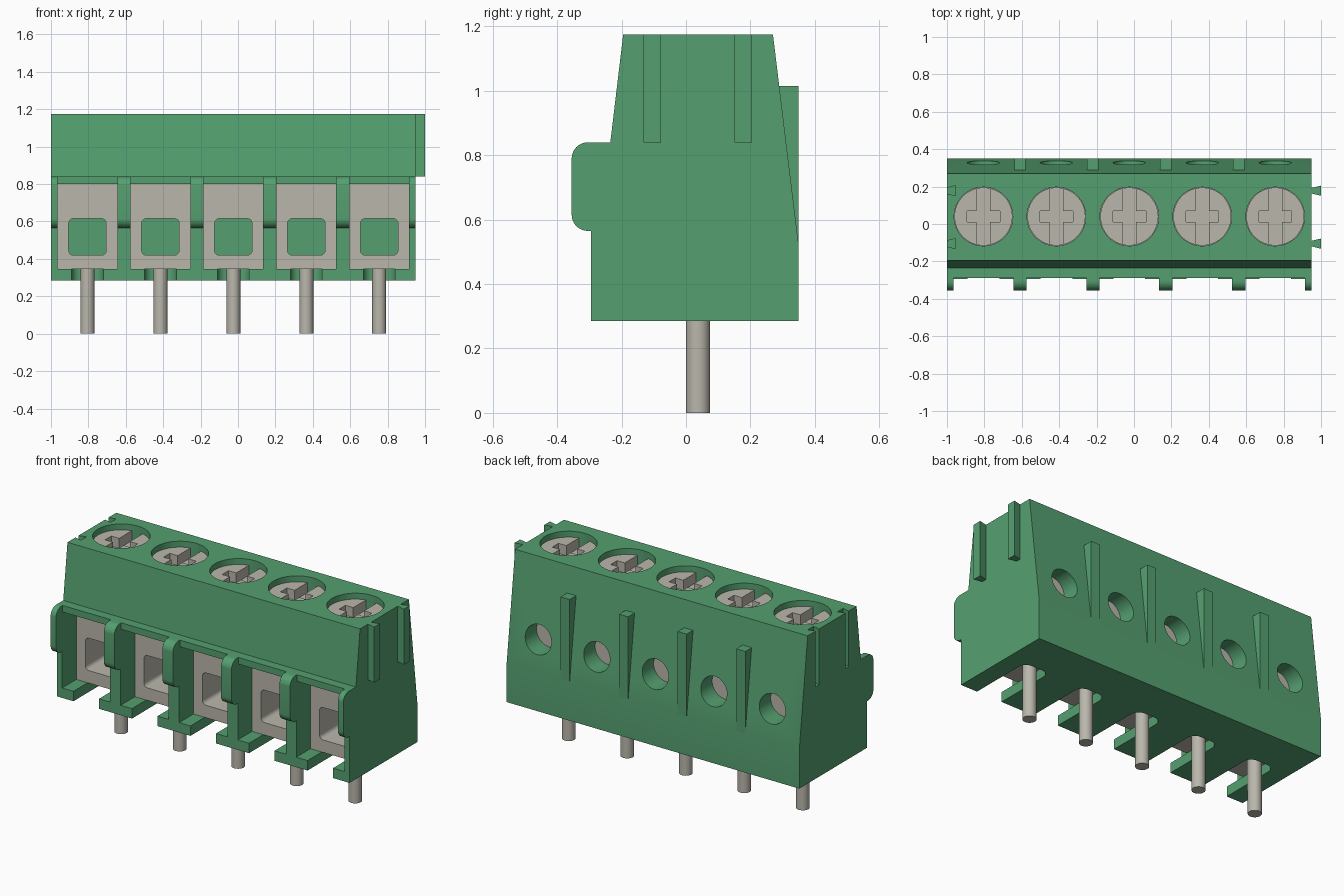
import bpy, bmesh
from math import sin, cos, pi, radians

if "Cube" in bpy.data.objects:
    bpy.data.objects.remove(bpy.data.objects["Cube"])

PITCH = 0.39
MID = -0.025
POLES = [MID + PITCH * i for i in range(-2, 3)]
POLE_Y = 0.04


def material(name, rgb):
    mat = bpy.data.materials.new(name)
    mat.use_nodes = True
    mat.diffuse_color = (*rgb, 1)
    mat.node_tree.nodes["Principled BSDF"].inputs["Base Color"].default_value = (*rgb, 1)
    return mat


GREEN = material("green plastic", (0.091, 0.351, 0.162))
METAL = material("warm grey metal", (0.49, 0.47, 0.41))


def prisms(name, axis, shapes, mat=GREEN):
    """One object of prisms; each shape is (outline, low, high) along the axis."""
    place = {"x": lambda a, b, t: (t, a, b),
             "y": lambda a, b, t: (a, t, b),
             "z": lambda a, b, t: (a, b, t)}[axis]
    bm = bmesh.new()
    for outline, low, high in shapes:
        ends = [[bm.verts.new(place(a, b, t)) for a, b in outline] for t in (low, high)]
        for end in ends:
            bm.faces.new(end)
        n = len(outline)
        for i in range(n):
            j = (i + 1) % n
            bm.faces.new((ends[0][i], ends[0][j], ends[1][j], ends[1][i]))
    bmesh.ops.recalc_face_normals(bm, faces=bm.faces)
    mesh = bpy.data.meshes.new(name)
    bm.to_mesh(mesh)
    bm.free()
    obj = bpy.data.objects.new(name, mesh)
    bpy.context.collection.objects.link(obj)
    mesh.materials.append(mat)
    return obj


def rect(a0, a1, b0, b1):
    return [(a0, b0), (a1, b0), (a1, b1), (a0, b1)]


def arc(a, b, r, start, end, steps=8):
    angles = [radians(start + (end - start) * i / steps) for i in range(steps + 1)]
    return [(a + r * cos(t), b + r * sin(t)) for t in angles]


def circle(a, b, r, n=48):
    return arc(a, b, r, 0, 360 - 360 / n, n - 1)


def round_rect(a0, a1, b0, b1, r):
    return (arc(a1 - r, b1 - r, r, 0, 90) + arc(a0 + r, b1 - r, r, 90, 180)
            + arc(a0 + r, b0 + r, r, 180, 270) + arc(a1 - r, b0 + r, r, 270, 360))


def activate(obj):
    bpy.ops.object.select_all(action="DESELECT")
    obj.select_set(True)
    bpy.context.view_layer.objects.active = obj


def cut(obj, axis, shapes):
    cutter = prisms("cutter", axis, shapes, obj.data.materials[0])
    cutter.hide_render = True
    mod = obj.modifiers.new("cut", "BOOLEAN")
    mod.operation, mod.solver, mod.object = "DIFFERENCE", "EXACT", cutter
    activate(obj)
    bpy.ops.object.modifier_apply(modifier=mod.name)
    bpy.data.objects.remove(cutter)


def smooth(obj):
    activate(obj)
    bpy.ops.object.shade_smooth_by_angle(angle=radians(30))


# Housing: side profile with the rounded nose, swept along the row
profile = ([(-0.295, 0.285), (-0.295, 0.565)]
           + arc(-0.305, 0.615, 0.05, 270, 180) + arc(-0.305, 0.79, 0.05, 180, 90)
           + [(-0.235, 0.84), (-0.195, 1.175), (0.27, 1.175), (0.35, 0.52), (0.35, 0.285)])
housing = prisms("housing", "x", [(profile, -1, 0.95)])

# Clamp pockets, leaving ribs between the poles and a lip above
HALF = 0.16
cut(housing, "x", [(rect(-0.5, 0.22, 0.345, 0.8), x - HALF, x + HALF) for x in POLES])
cut(housing, "x", [(rect(-0.5, -0.29, 0.7, 0.9), x - HALF, x + HALF) for x in POLES])
# Pin slots in the floor
cut(housing, "z", [(round_rect(x - 0.085, x + 0.085, -0.5, 0.1, 0.05), 0.2, 0.4) for x in POLES])
# Screw wells and rear test holes
cut(housing, "z", [(circle(x, POLE_Y, 0.157), 0.75, 1.3) for x in POLES])
cut(housing, "y", [(circle(x, 0.705, 0.087), 0.2, 0.5) for x in POLES])


# Dovetail joints: grooves at one end, tongues at the other
def dovetail(x0, x1, y):
    return [(x0, y - 0.015), (x1, y - 0.027), (x1, y + 0.027), (x0, y + 0.015)]


JOINTS = (-0.105, 0.178)
cut(housing, "z", [(dovetail(-1.001, -0.955, y), 0.84, 1.3) for y in JOINTS])
smooth(housing)
prisms("dovetail_tongues", "z", [(dovetail(0.949, 1.0, y), 0.84, 1.175) for y in JOINTS])

# Wedge fins on the sloping back
wedge = [(0.28, 1.015), (0.35, 1.015), (0.35, 0.52), (0.33, 0.52)]
prisms("back_fins", "x", [(wedge, x + PITCH / 2 - 0.03, x + PITCH / 2 + 0.03) for x in POLES[:-1]])

for i, x in enumerate(POLES, 1):
    # Wire clamp with its square opening
    clamp = prisms(f"wire_clamp_{i}", "y", [(rect(x - HALF, x + HALF, 0.345, 0.8), -0.16, 0.219)], METAL)
    cut(clamp, "y", [(round_rect(x - 0.1, x + 0.1, 0.42, 0.615, 0.025), -0.5, 0.5)])
    smooth(clamp)

    # Screw with a full slot and a short cross slot
    screw = prisms(f"screw_{i}", "z", [(circle(x, POLE_Y, 0.155), 0.79, 1.14)], METAL)
    cut(screw, "z", [(rect(x - 0.036, x + 0.036, POLE_Y - 0.3, POLE_Y + 0.3), 1.08, 1.3)])
    cut(screw, "z", [(rect(x - 0.088, x + 0.088, POLE_Y - 0.03, POLE_Y + 0.03), 1.08, 1.3)])
    smooth(screw)

    # Solder pin
    smooth(prisms(f"pin_{i}", "z", [(circle(x, 0.0375, 0.0375, 32), 0, 0.36)], METAL))
